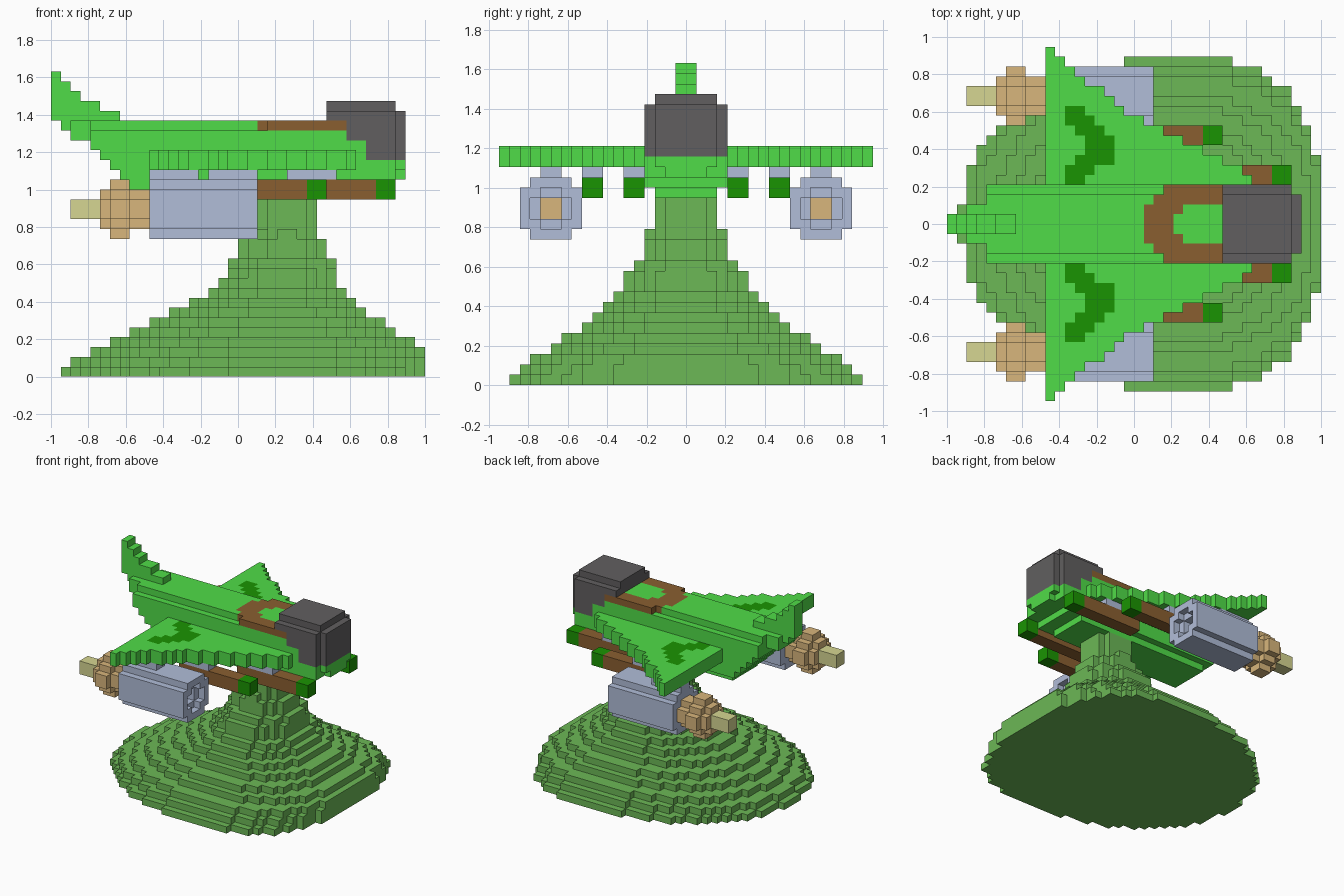
import bpy, bmesh, math
from mathutils import Vector

if "Cube" in bpy.data.objects:
    bpy.data.objects.remove(bpy.data.objects["Cube"], do_unlink=True)

U = 1 / 19  # edge length of one block


def material(name, rgb):
    lin = [(c / 255 / 12.92) if c <= 10 else ((c / 255 + 0.055) / 1.055) ** 2.4 for c in rgb]
    m = bpy.data.materials.new(name)
    m.use_nodes = True
    m.diffuse_color = (*lin, 1)
    m.node_tree.nodes["Principled BSDF"].inputs["Base Color"].default_value = (*lin, 1)
    return m


GREEN = material("bright_green", (80, 220, 72))
HILL = material("hill_green", (108, 184, 86))
DARK = material("dark_green", (26, 148, 2))
BROWN = material("brown", (138, 95, 48))
GREY = material("blue_grey", (177, 189, 216))
BLACK = material("charcoal", (97, 95, 96))
TAN = material("tan", (216, 182, 124))
KHAKI = material("khaki", (214, 214, 146))


def box(x0, x1, y0, y1, z0, z1):
    """Block cells filling a box."""
    return {(x, y, z) for x in range(x0, x1) for y in range(y0, y1) for z in range(z0, z1)}


def sym(x0, x1, half, z0, z1):
    """Box centred across the width."""
    return box(x0, x1, -half, half, z0, z1)


def disc(x0, x1, cy, cz, half, r2):
    """Round section running along x."""
    return {c for c in box(x0, x1, cy - half, cy + half, cz - half, cz + half)
            if (c[1] + .5 - cy) ** 2 + (c[2] + .5 - cz) ** 2 <= r2}


DIRS = [Vector(d) for d in ((1, 0, 0), (-1, 0, 0), (0, 1, 0), (0, -1, 0), (0, 0, 1), (0, 0, -1))]


def build(name, layers):
    """Skin the cells of [(material, cells), ...]; later entries repaint earlier ones."""
    cells = {}
    for i, (_, group) in enumerate(layers):
        cells.update({c: i for c in group})
    bm = bmesh.new()
    verts = {}
    for c, mat in cells.items():
        mid = Vector(c) + Vector((.5, .5, .5))
        for d in DIRS:
            if tuple(int(a + b) for a, b in zip(c, d)) in cells:
                continue
            a = Vector((1, 0, 0)) if not d.x else Vector((0, 1, 0))
            b = d.cross(a)
            face = []
            for s, t in ((-1, -1), (1, -1), (1, 1), (-1, 1)):
                key = tuple(round(v) for v in mid + (d + a * s + b * t) / 2)
                if key not in verts:
                    verts[key] = bm.verts.new(Vector(key) * U)
                face.append(verts[key])
            bm.faces.new(face).material_index = mat
    bm.normal_update()
    # Merge flat areas of one colour
    bmesh.ops.dissolve_limit(bm, angle_limit=0.01, verts=bm.verts[:], edges=bm.edges[:],
                             delimit={'MATERIAL'})
    me = bpy.data.meshes.new(name)
    bm.to_mesh(me)
    bm.free()
    for m, _ in layers:
        me.materials.append(m)
    bpy.context.collection.objects.link(bpy.data.objects.new(name, me))


def build_pair(name, layers):
    """Build a +y part and its mirror image."""
    build("rear_" + name, layers)
    build("front_" + name, [(m, {(x, -1 - y, z) for x, y, z in g}) for m, g in layers])


# Hill: one rounded step per layer (left end, right end, half width)
steps = [(-18, 19, 17), (-17, 19, 16), (-15, 19, 15), (-13, 18, 13), (-11, 16, 12), (-9, 15, 10),
         (-7, 13, 9), (-5, 12, 8), (-3, 11, 7), (-2, 10, 6), (-1, 10, 6), (-1, 10, 5),
         (0, 9, 4), (0, 9, 4), (2, 8, 4), (2, 8, 3), (2, 8, 3), (2, 8, 3)]
hill = set()
for z, (x0, x1, half) in enumerate(steps):
    cx = 4 + min(z, 14) / 14
    for c in sym(x0, x1, half, z, z + 1):
        dx, dy = c[0] + .5 - cx, abs(c[1] + .5) / half
        # The right side is squarer near the ground
        reach, n = (x1 - cx, 2.8 - 0.75 * min(z, 8) / 8) if dx > 0 else (cx - x0 - .3, 2.05)
        if (abs(dx) / reach) ** n + dy ** n <= 1:
            hill.add(c)
build("hill", [(HILL, hill)])

# Fuselage: belly rising to the tail, with a canopy frame on top
body = (sym(-10, 12, 3, 18, 19) | sym(-11, 14, 4, 19, 20) | sym(-12, 16, 4, 20, 21)
        | sym(16, 17, 2, 20, 21) | sym(-13, 16, 4, 21, 22) | sym(16, 17, 3, 21, 22)
        | sym(-14, 13, 4, 22, 23) | sym(-15, 13, 4, 23, 24) | sym(-15, 11, 4, 24, 25)
        | sym(-17, -15, 2, 24, 25) | sym(-18, -16, 1, 25, 26) | sym(-17, -15, 2, 25, 26)
        | sym(-15, 3, 3, 25, 26))
frame = sym(1, 2, 2, 25, 26) | sym(2, 3, 3, 25, 26) | sym(3, 11, 4, 25, 26)
deck = sym(4, 5, 1, 25, 26) | sym(5, 9, 2, 25, 26)
build("fuselage", [(GREEN, body), (BROWN, frame), (GREEN, deck)])

# Cockpit block with a stepped rear edge and notched top and front corners
build("cockpit", [(BLACK, sym(13, 16, 4, 22, 24) | sym(11, 16, 4, 24, 26) | sym(9, 16, 4, 26, 27)
                   | sym(16, 17, 3, 22, 27) | sym(9, 16, 3, 27, 28))])

# Tail fin
fin = set()
for i, end in enumerate((-12, -14, -16, -17, -18)):
    fin |= sym(-19, end, 1, 26 + i, 27 + i)
build("tail_fin", [(GREEN, fin)])

# Wings: swept leading edge, with a painted crescent
edge = [(-9, 18), (-6, 15), (1, 10), (5, 8), (10, 5.5), (12, 4)]
wing = set()
for (xa, ya), (xb, yb) in zip(edge, edge[1:]):
    for x in range(xa, xb):
        span = math.floor(ya + (yb - ya) * (x - xa) / (xb - xa) + .5)
        wing |= box(x, x + 1, 4, span, 21, 23)
crescent = set()
for i, (x0, x1) in enumerate([(-7, -5), (-7, -4), (-6, -2), (-5, -2),
                              (-5, -2), (-6, -3), (-7, -4), (-7, -5)]):
    crescent |= box(x0, x1, 4 + i, 5 + i, 22, 23)
build_pair("wing", [(GREEN, wing), (DARK, crescent)])

# Engines: chamfered housing with a cross-shaped intake, on a pylon
shell = box(-9, 2, 10, 16, 15, 19) | box(-9, 2, 11, 15, 14, 20)
intake = box(1, 2, 11, 15, 16, 18) | box(1, 2, 12, 14, 15, 19) | box(-9, 2, 12, 14, 16, 18)
build_pair("engine_housing", [(GREY, shell - intake)])
build_pair("engine_pylon", [(GREY, box(-9, -4, 12, 14, 20, 21))])
build_pair("engine_nozzle", [(TAN, disc(-14, -13, 13, 17, 2, 4) | disc(-13, -11, 13, 17, 3, 7)
                              | disc(-11, -9, 13, 17, 2, 4))])
build_pair("engine_exhaust", [(KHAKI, box(-17, -14, 12, 14, 16, 18))])

# Missiles under the wings
for name, x0, x1, y, p0, p1 in (("outer", -3, 9, 8, -3, 2), ("inner", 4, 16, 4, 5, 10)):
    build_pair(name + "_missile", [(BROWN, box(x0, x1 - 2, y, y + 2, 18, 20)),
                                   (DARK, box(x1 - 2, x1, y, y + 2, 18, 20))])
    build_pair(name + "_missile_pylon", [(GREY, box(p0, p1, y, y + 2, 20, 21))])
